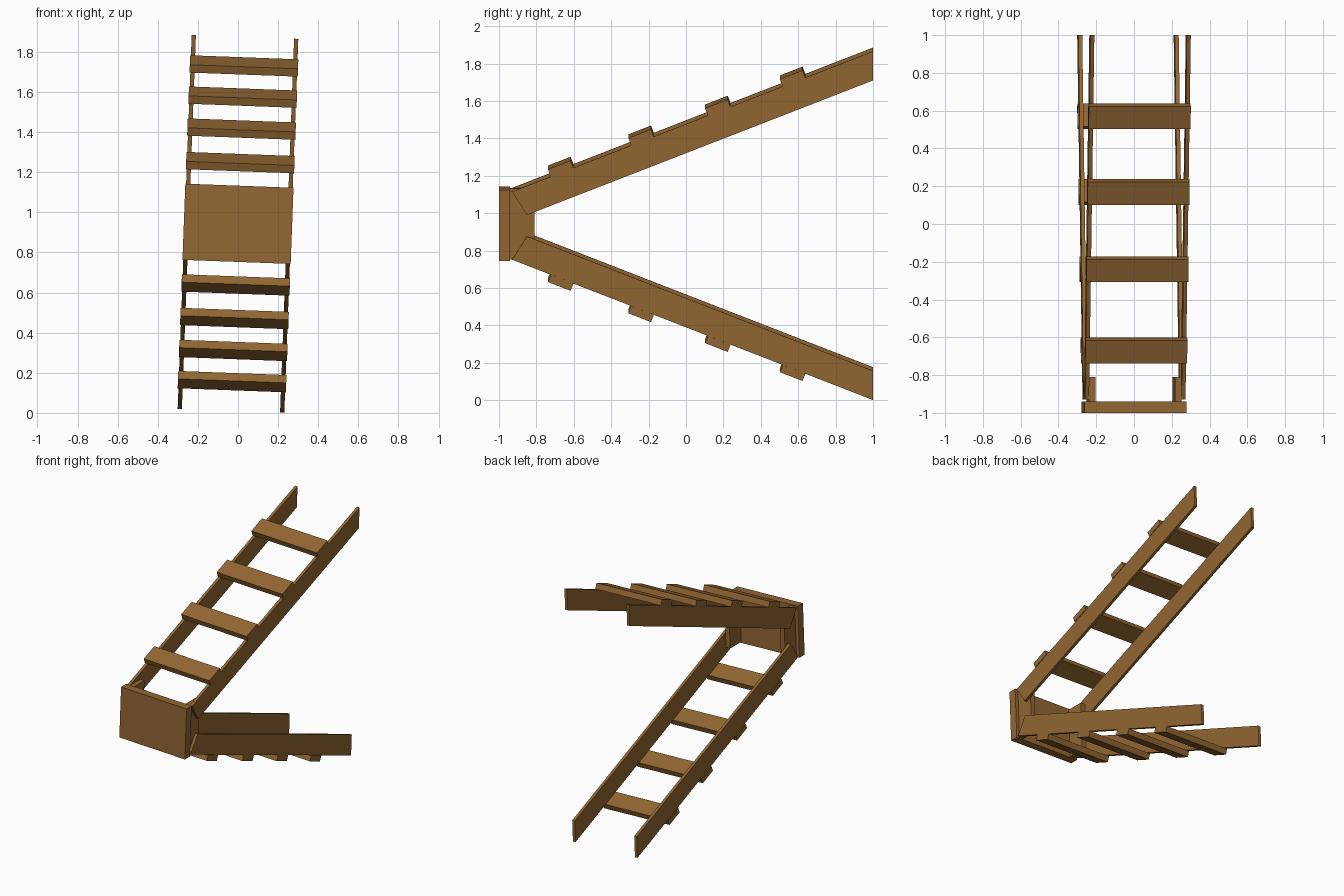
import bpy, bmesh, math
from mathutils import Matrix, Vector

if "Cube" in bpy.data.objects:
    bpy.data.objects.remove(bpy.data.objects["Cube"])

wood = bpy.data.materials.new("brown wood")
wood.diffuse_color = (0.29, 0.135, 0.032, 1)
wood.use_nodes = True
wood.node_tree.nodes["Principled BSDF"].inputs["Base Color"].default_value = wood.diffuse_color

TILT = 0.0375                      # the whole model leans slightly sideways
BASE = Matrix.Translation((0, 0, 0.943)) @ Matrix.Rotation(TILT, 4, 'Y')
SLOPE = math.atan(0.389)           # pitch of the ladder rails


def prism(name, profile, x0, x1):
    """Extrude a (y, z) profile from x0 to x1."""
    bm = bmesh.new()
    face = bm.faces.new([bm.verts.new((x0, y, z)) for y, z in profile])
    ext = bmesh.ops.extrude_face_region(bm, geom=[face])
    verts = [v for v in ext["geom"] if isinstance(v, bmesh.types.BMVert)]
    bmesh.ops.translate(bm, verts=verts, vec=(x1 - x0, 0, 0))
    bmesh.ops.recalc_face_normals(bm, faces=bm.faces)
    bm.transform(BASE)
    me = bpy.data.meshes.new(name)
    bm.to_mesh(me)
    bm.free()
    me.materials.append(wood)
    ob = bpy.data.objects.new(name, me)
    bpy.context.collection.objects.link(ob)
    return ob


def rect(y0, y1, z0, z1):
    return [(y0, z0), (y1, z0), (y1, z1), (y0, z1)]


# Front board joining the two ladders
prism("end_board", rect(-1.0, -0.94, -0.19, 0.19), -0.27, 0.27)

# Corner blocks behind the board
for side, s in (("left", -1), ("right", 1)):
    prism("corner_block_" + side, rect(-0.94, -0.81, -0.182, 0.182), s * 0.21, s * 0.245)

rail = [(-0.93, 0.182), (-0.85, 0.057), (1.0, 0.777), (1.0, 0.933)]
along = Vector((math.cos(SLOPE), math.sin(SLOPE)))
normal = Vector((-math.sin(SLOPE), math.cos(SLOPE)))

# Upper and lower ladders, mirrored in height
for level, m in (("upper", 1), ("lower", -1)):
    for side, s in (("left", -1), ("right", 1)):
        prism(f"{level}_rail_{side}", [(y, m * z) for y, z in rail], s * 0.245, s * 0.266)
    # Flat treads resting on the outer edge of the rails
    for i, yc in enumerate((-0.67, -0.24, 0.17, 0.57)):
        c = Vector((yc, 0.933 - 0.389 * (1 - yc) + 0.022))
        pts = [c + along * a + normal * b for a, b in
               ((-0.065, -0.021), (0.065, -0.021), (0.065, 0.021), (-0.065, 0.021))]
        prism(f"{level}_tread_{i + 1}", [(p.x, m * p.y) for p in pts], -0.27, 0.27)
